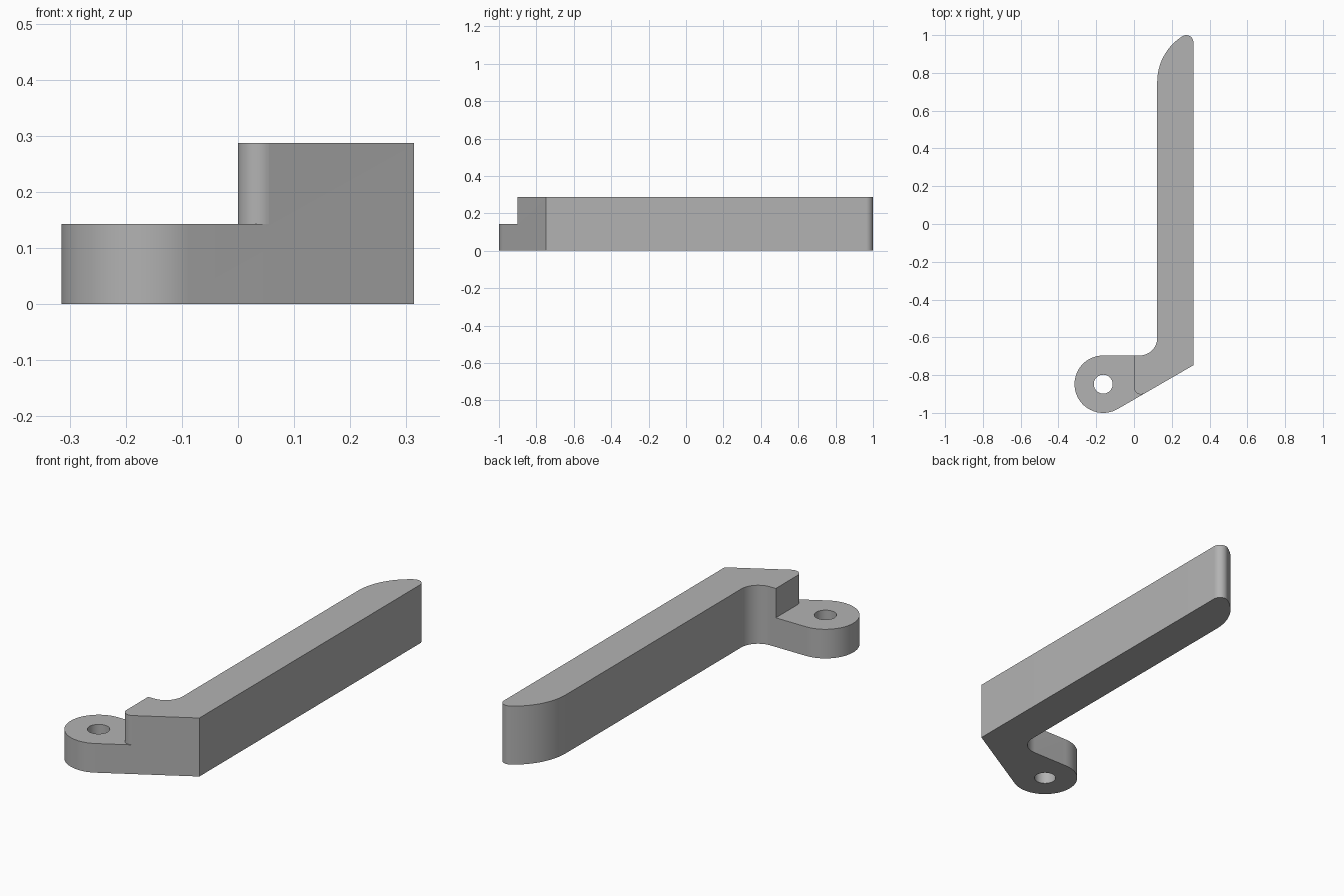
import bpy
import bmesh
from math import cos, sin, radians

cube = bpy.data.objects.get("Cube")
if cube:
    bpy.data.objects.remove(cube, do_unlink=True)

HEIGHT, LUG_HEIGHT = 0.287, 0.143
LUG_X, LUG_Y, LUG_R = -0.163, -0.848, 0.152
EDGE_R = 0.037

grey = bpy.data.materials.new("plain grey")
grey.use_nodes = True
grey.diffuse_color = (0.45, 0.45, 0.45, 1)
grey.node_tree.nodes["Principled BSDF"].inputs["Base Color"].default_value = grey.diffuse_color


def arc(cx, cy, r, start, end, steps=16):
    """Points along an arc, angles in degrees."""
    angles = [radians(start + (end - start) * i / steps) for i in range(steps + 1)]
    return [(cx + r * cos(a), cy + r * sin(a)) for a in angles]


def prism(name, outline, bottom, top):
    """Extrude a closed outline upward."""
    bm = bmesh.new()
    face = bm.faces.new([bm.verts.new((x, y, bottom)) for x, y in outline])
    result = bmesh.ops.extrude_face_region(bm, geom=[face], use_keep_orig=True)
    moved = [v for v in result["geom"] if isinstance(v, bmesh.types.BMVert)]
    bmesh.ops.translate(bm, verts=moved, vec=(0, 0, top - bottom))
    bmesh.ops.recalc_face_normals(bm, faces=bm.faces)
    mesh = bpy.data.meshes.new(name)
    bm.to_mesh(mesh)
    bm.free()
    mesh.materials.append(grey)
    obj = bpy.data.objects.new(name, mesh)
    bpy.context.collection.objects.link(obj)
    return obj


def cut(target, cutter):
    """Subtract a cutter, then discard it."""
    cutter.hide_render = True
    mod = target.modifiers.new("cut", "BOOLEAN")
    mod.operation, mod.solver, mod.object = "DIFFERENCE", "EXACT", cutter
    bpy.context.view_layer.objects.active = target
    bpy.ops.object.modifier_apply(modifier=mod.name)
    bpy.data.objects.remove(cutter, do_unlink=True)


# Lever body: slanted heel, round lug, inner fillet, long arm, curved tip
outline = [(0.314, -0.748)]
outline += arc(LUG_X, LUG_Y, LUG_R, 300, 90, 40)
outline += arc(0.03, -0.603, 0.093, -90, 0)
outline += arc(0.407, 0.753, 0.284, 180, 121.8, 20)
outline += arc(0.277, 0.963, EDGE_R, 121.8, 0)[1:]
lever = prism("lever_arm", outline, 0, HEIGHT)

# Step that lowers the lug, leaving a rounded corner on the raised part
step = [(-0.5, -1.2), (EDGE_R * 1.5, -1.2)]
step += arc(EDGE_R, -0.865, EDGE_R, 300, 180)
step += [(0, -0.5), (-0.5, -0.5)]
cut(lever, prism("step_cutter", step, LUG_HEIGHT, 0.5))

# Pivot hole through the lug
cut(lever, prism("hole_cutter", arc(LUG_X, LUG_Y, 0.05, 0, 360, 40)[:-1], -0.1, 0.5))

bpy.ops.object.select_all(action="DESELECT")
lever.select_set(True)
bpy.context.view_layer.objects.active = lever
bpy.ops.object.shade_smooth_by_angle(angle=radians(30))
